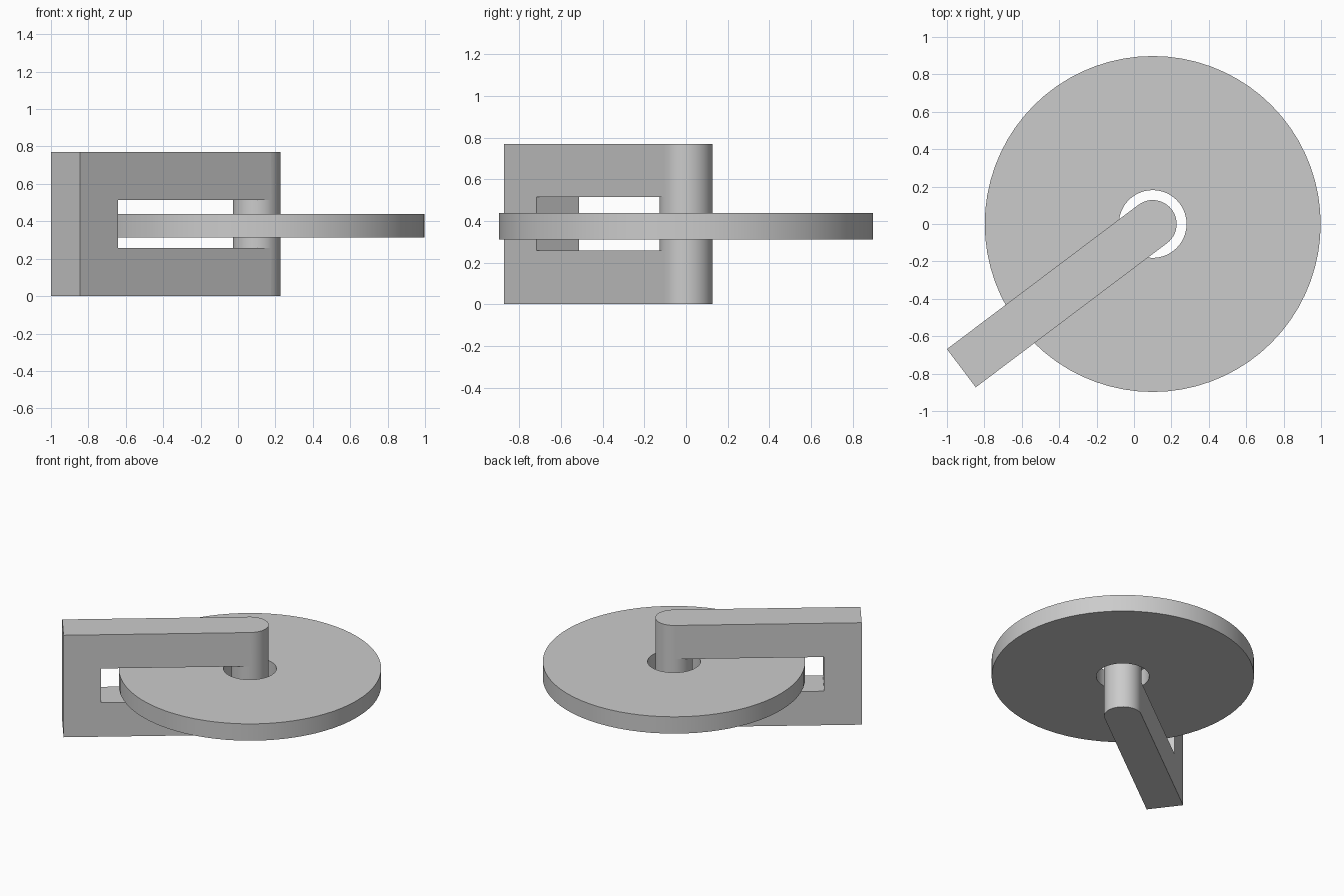
import bpy, bmesh
from math import pi, cos, sin, radians
from mathutils import Matrix

cube = bpy.data.objects.get("Cube")
if cube:
    bpy.data.objects.remove(cube, do_unlink=True)

GREY = (0.6, 0.6, 0.6, 1)
grey = bpy.data.materials.new("light grey")
grey.use_nodes = True
grey.diffuse_color = GREY
grey.node_tree.nodes["Principled BSDF"].inputs["Base Color"].default_value = GREY

AXIS = Matrix.Translation((0.1, 0, 0))


def arc(radius, start, end, steps):
    angles = [start + (end - start) * i / steps for i in range(steps + 1)]
    return [(radius * cos(a), radius * sin(a)) for a in angles]


def face(bm, points, smooth=False):
    f = bm.faces.new([bm.verts.new(p) for p in points])
    f.smooth = smooth


def flat(bm, outline, z):
    face(bm, [(x, y, z) for x, y in outline])


def wall(bm, path, low, high, smooth=True):
    for (ax, ay), (bx, by) in zip(path, path[1:]):
        face(bm, [(ax, ay, low), (bx, by, low), (bx, by, high), (ax, ay, high)], smooth)


def finish(bm, name, matrix):
    bmesh.ops.remove_doubles(bm, verts=bm.verts[:], dist=0.0001)
    bmesh.ops.recalc_face_normals(bm, faces=bm.faces[:])
    mesh = bpy.data.meshes.new(name)
    bm.to_mesh(mesh)
    bm.free()
    mesh.materials.append(grey)
    obj = bpy.data.objects.new(name, mesh)
    obj.matrix_world = matrix
    bpy.context.collection.objects.link(obj)


# Disc with a centre hole
LOW, HIGH = 0.312, 0.439
bm = bmesh.new()
rim = arc(0.898, 0, 2 * pi, 72)
hole = arc(0.181, 0, 2 * pi, 72)
wall(bm, rim, LOW, HIGH)
wall(bm, hole, LOW, HIGH)
for z in (LOW, HIGH):
    for i in range(72):
        flat(bm, [rim[i], rim[i + 1], hole[i + 1], hole[i]], z)
finish(bm, "disc", AXIS)

# Forked bracket: two arms joined by a block at one end and a round pin at the other
R, SLOT, END = 0.128, 1.024, 1.281
Z0, Z1, Z2, Z3 = 0, 0.257, 0.515, 0.77
bm = bmesh.new()
nose = arc(R, pi / 2, 3 * pi / 2, 24)
pin_back = arc(R, -pi / 2, pi / 2, 24)
for z in (Z0, Z3):
    flat(bm, nose + [(END, -R), (END, R)], z)
for z in (Z1, Z2):
    flat(bm, pin_back + [(SLOT, R), (SLOT, -R)], z)
for low, high in ((Z0, Z1), (Z1, Z2), (Z2, Z3)):
    wall(bm, nose, low, high)
wall(bm, pin_back, Z1, Z2)
wall(bm, [(SLOT, -R), (SLOT, R)], Z1, Z2, False)
wall(bm, [(END, -R), (END, R)], Z0, Z3, False)
for y in (-R, R):
    side = [(0, Z0), (END, Z0), (END, Z3), (0, Z3),
            (0, Z2), (SLOT, Z2), (SLOT, Z1), (0, Z1)]
    face(bm, [(x, y, z) for x, z in side])
finish(bm, "forked_bracket", AXIS @ Matrix.Rotation(radians(217), 4, "Z"))
